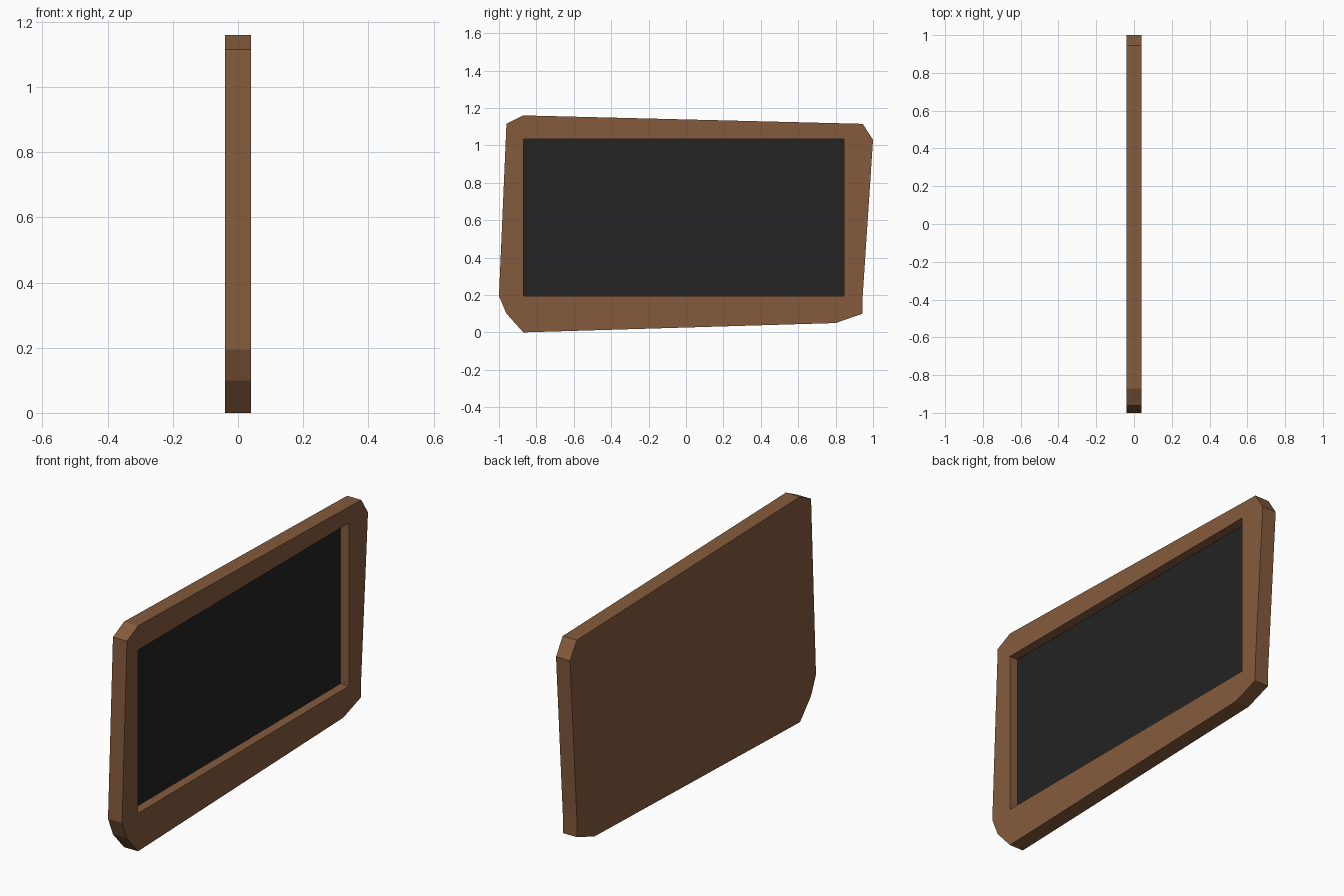
import bpy, bmesh

if "Cube" in bpy.data.objects:
    bpy.data.objects.remove(bpy.data.objects["Cube"])

def material(name, rgb):
    m = bpy.data.materials.new(name)
    m.diffuse_color = (*rgb, 1)
    m.use_nodes = True
    m.node_tree.nodes["Principled BSDF"].inputs["Base Color"].default_value = m.diffuse_color
    return m

wood = material("brown_wood", (0.235, 0.105, 0.046))
slate = material("dark_slate", (0.0168, 0.0168, 0.0168))

def slab(name, outline, x0, x1, mat):
    """Extrude a (y, z) outline along x from x0 to x1."""
    bm = bmesh.new()
    face = bm.faces.new([bm.verts.new((x0, y, z)) for y, z in outline])
    new = bmesh.ops.extrude_face_region(bm, geom=[face])["geom"]
    bmesh.ops.translate(bm, vec=(x1 - x0, 0, 0),
                        verts=[v for v in new if isinstance(v, bmesh.types.BMVert)])
    bmesh.ops.recalc_face_normals(bm, faces=bm.faces[:])
    me = bpy.data.meshes.new(name)
    bm.to_mesh(me)
    bm.free()
    me.materials.append(mat)
    ob = bpy.data.objects.new(name, me)
    bpy.context.collection.objects.link(ob)
    return ob

# wonky wooden board with chamfered corners
outline = [(-0.87, 0), (0.8, 0.05), (0.943, 0.1), (0.945, 0.2), (1, 1.03), (0.945, 1.115),
           (-0.87, 1.16), (-0.96, 1.115), (-1, 0.195), (-0.96, 0.1)]
frame = slab("frame", outline, -0.04, 0.04, wood)

# rectangular recess in the +x face
window = [(-0.87, 0.195), (0.845, 0.195), (0.845, 1.035), (-0.87, 1.035)]
cutter = slab("recess_cutter", window, -0.01, 0.1, wood)
mod = frame.modifiers.new("recess", 'BOOLEAN')
mod.operation = 'DIFFERENCE'
mod.solver = 'EXACT'
mod.object = cutter
bpy.context.view_layer.objects.active = frame
frame.select_set(True)
bpy.ops.object.modifier_apply(modifier=mod.name)
bpy.data.objects.remove(cutter)

# dark writing surface at the bottom of the recess
slab("writing_surface", window, -0.013, -0.008, slate)
